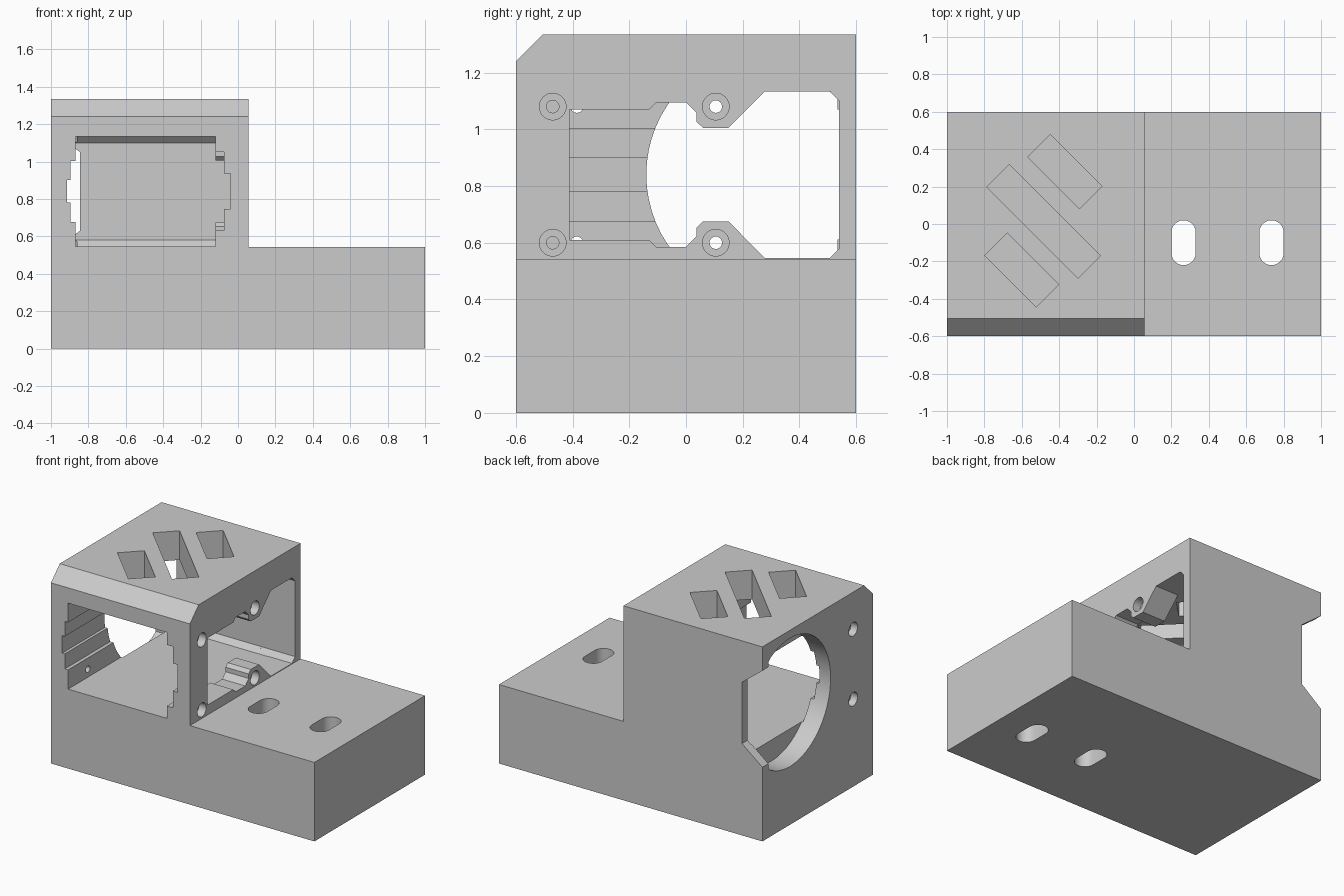
import bpy, bmesh, math
from mathutils import Matrix, Vector

cube = bpy.data.objects.get("Cube")
if cube:
    bpy.data.objects.remove(cube, do_unlink=True)

grey = bpy.data.materials.new("plain_grey")
grey.use_nodes = True
COLOUR = (0.6, 0.6, 0.6, 1)
grey.diffuse_color = COLOUR
grey.node_tree.nodes["Principled BSDF"].inputs["Base Color"].default_value = COLOUR


def prism(name, points, axis, start, end):
    """Extrude a 2D outline along x (y,z), y (x,z) or z (x,y)."""
    place = {"x": lambda a, b, h: (h, a, b),
             "y": lambda a, b, h: (a, h, b),
             "z": lambda a, b, h: (a, b, h)}[axis]
    bm = bmesh.new()
    low = [bm.verts.new(place(a, b, start)) for a, b in points]
    face = bm.faces.new(low)
    grown = bmesh.ops.extrude_face_region(bm, geom=[face])["geom"]
    shift = Vector(place(0, 0, end - start))
    for v in grown:
        if isinstance(v, bmesh.types.BMVert):
            v.co += shift
    bmesh.ops.recalc_face_normals(bm, faces=bm.faces)
    mesh = bpy.data.meshes.new(name)
    bm.to_mesh(mesh)
    bm.free()
    mesh.materials.append(grey)
    obj = bpy.data.objects.new(name, mesh)
    bpy.context.collection.objects.link(obj)
    return obj


def rect(a0, a1, b0, b1):
    return [(a0, b0), (a1, b0), (a1, b1), (a0, b1)]


def disc(a, b, r, n=32, turn=0.0, sweep=math.tau):
    return [(a + r * math.cos(turn + sweep * i / n),
             b + r * math.sin(turn + sweep * i / n)) for i in range(n)]


def stadium(a, b, r, half):
    n = 12
    arc = [math.pi * i / n for i in range(n + 1)]
    return ([(a + r * math.cos(t), b + half + r * math.sin(t)) for t in arc]
            + [(a - r * math.cos(t), b - half - r * math.sin(t)) for t in arc])


def cut(points, axis, start, end):
    """Subtract a prism from the body and discard the cutter."""
    tool = prism("cutter", points, axis, start, end)
    mod = body.modifiers.new("cut", "BOOLEAN")
    mod.operation = "DIFFERENCE"
    mod.solver = "EXACT"
    mod.object = tool
    bpy.context.view_layer.objects.active = body
    bpy.ops.object.modifier_apply(modifier=mod.name)
    bpy.data.objects.remove(tool, do_unlink=True)


# Body: low base with a tall housing on one end
BASE, TOP, MID, STEP = 0.542, 1.335, 0.84, 0.055
body = prism("housing_block",
             [(-1, 0), (1, 0), (1, BASE), (STEP, BASE), (STEP, TOP), (-1, TOP)],
             "y", -0.6, 0.6)

# Chamfer on the top front edge
cut([(-0.7, 1.24), (-0.6, 1.24), (-0.505, TOP), (-0.505, 1.5), (-0.7, 1.5)],
    "x", -1.1, 0.3)

# Main cavity, open at the front, chamfered at the back
LOW, HIGH = 0.545, 1.135
cut([(-0.7, LOW), (0.505, LOW), (0.54, LOW + 0.035), (0.54, HIGH - 0.035),
     (0.505, HIGH), (-0.7, HIGH)], "x", -0.87, -0.12)

# Stepped grooves along both side walls
for x0, x1, half, back in [(-0.895, -0.8, 0.163, 0.3), (-0.915, -0.8, 0.06, 0.3),
                           (-0.2, -0.075, 0.21, -0.41), (-0.2, -0.04, 0.095, -0.41)]:
    cut(rect(x0, x1, MID - half, MID + half), "y", -0.7, back)

# Shaped opening through the inner wall, mirrored about mid height
half_outline = [(-0.41, 0.23), (-0.13, 0.23), (-0.105, 0.255), (0.0, 0.255),
                (0.037, 0.218), (0.037, 0.187), (0.06, 0.165), (0.15, 0.165),
                (0.278, 0.294), (0.507, 0.294), (0.54, 0.26)]
cut([(y, MID - d) for y, d in half_outline]
    + [(y, MID + d) for y, d in reversed(half_outline)], "x", -0.2, 0.2)

# Large round port in the outer wall, stopping short of the back wall
port = [(min(y, 0.535), z) for y, z in disc(0.30, MID, 0.44, 64)]
clean = [p for i, p in enumerate(port)
         if p[0] < 0.535 or port[i - 1][0] < 0.535
         or port[(i + 1) % len(port)][0] < 0.535]
cut(clean, "x", -1.1, -0.86)

# Tapered notch where the port breaks out of the back corner
cut([(-1.05, MID - 0.37), (-0.845, MID - 0.21), (-0.845, MID + 0.21),
     (-1.05, MID + 0.37)], "y", 0.5, 0.7)

# Screw holes with counterbores on both side walls
for z in (0.6, 1.08):
    for y in (-0.47, 0.105):
        cut(disc(y, z, 0.022), "x", -0.3, 0.2)
        cut(disc(y, z, 0.047), "x", 0.0, 0.2)
    cut(disc(-0.385, z, 0.022), "x", -1.1, -0.8)
    cut(disc(-0.385, z, 0.047), "x", -1.1, -0.95)

# Diagonal vents in the roof
for cx, cy, length in [(-0.37, 0.28, 0.39), (-0.483, 0.015, 0.69), (-0.6, -0.245, 0.39)]:
    turn = Matrix.Rotation(math.radians(-45), 2)
    outline = rect(-length / 2, length / 2, -0.085, 0.085)
    cut([tuple(turn @ Vector(p) + Vector((cx, cy))) for p in outline],
        "z", 1.0, 1.5)

# Mounting slots through the base
for x in (0.265, 0.735):
    cut(stadium(x, -0.1, 0.065, 0.055), "z", -0.2, 0.8)

# Smooth round walls, crisp edges
bpy.ops.object.select_all(action="DESELECT")
body.select_set(True)
bpy.context.view_layer.objects.active = body
bpy.ops.object.shade_smooth_by_angle(angle=math.radians(20))
